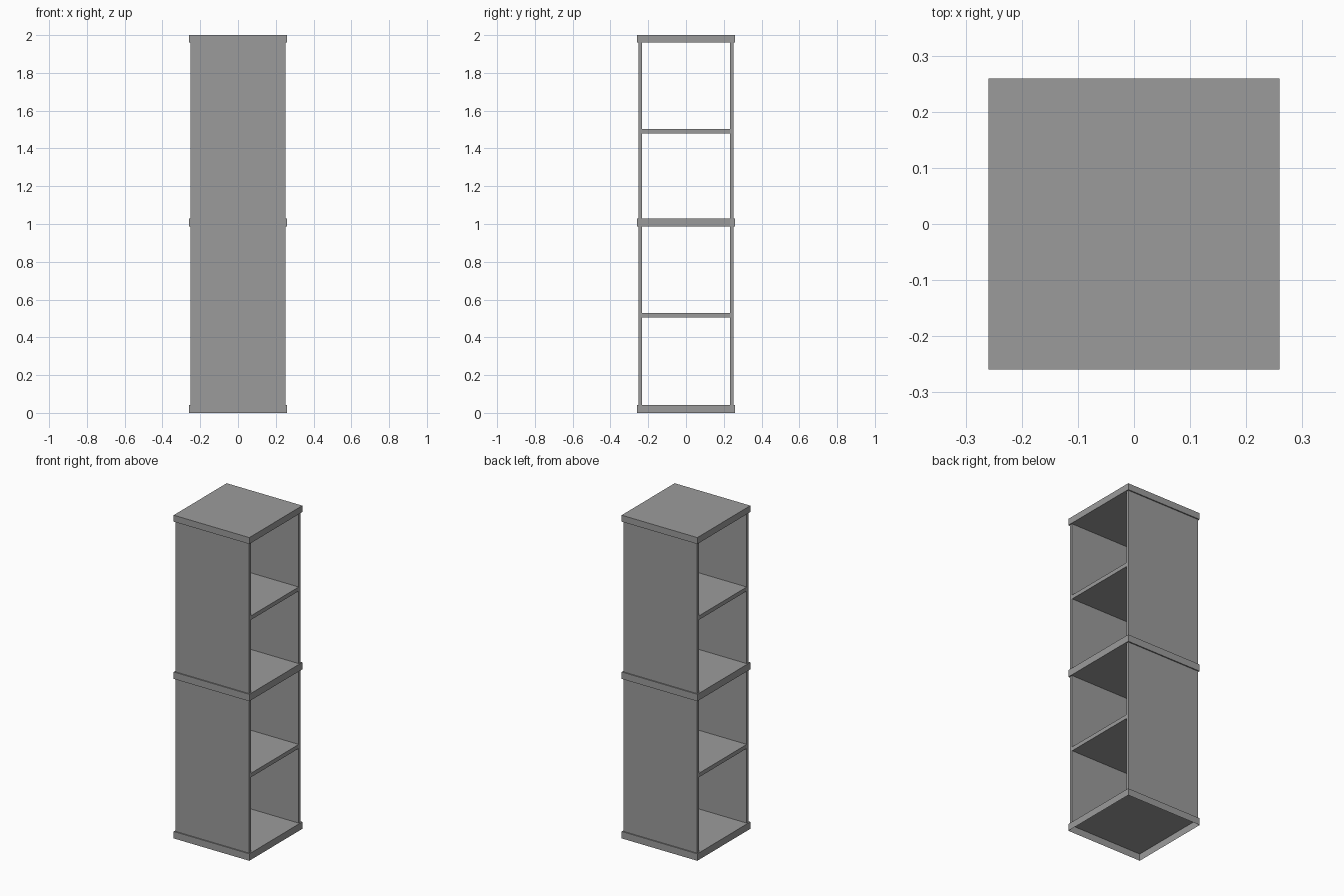
import bpy, bmesh

if "Cube" in bpy.data.objects:
    bpy.data.objects.remove(bpy.data.objects["Cube"])

# single plain grey
grey = bpy.data.materials.new("mid_grey")
grey.diffuse_color = (0.33, 0.33, 0.33, 1)
grey.use_nodes = True
grey.node_tree.nodes["Principled BSDF"].inputs["Base Color"].default_value = grey.diffuse_color


def box(name, x0, x1, y0, y1, z0, z1, open_bottom=False):
    bm = bmesh.new()
    bmesh.ops.create_cube(bm, size=1)
    for v in bm.verts:
        v.co = (x1 if v.co.x > 0 else x0,
                y1 if v.co.y > 0 else y0,
                z1 if v.co.z > 0 else z0)
    bm.normal_update()
    if open_bottom:
        down = [f for f in bm.faces if f.normal.z < -0.5]
        bmesh.ops.delete(bm, geom=down, context='FACES_ONLY')
    mesh = bpy.data.meshes.new(name)
    bm.to_mesh(mesh)
    bm.free()
    mesh.materials.append(grey)
    obj = bpy.data.objects.new(name, mesh)
    bpy.context.collection.objects.link(obj)
    return obj


S = 0.259            # slab half width
P, T = 0.252, 0.018  # panel outer half width, thickness

# thick slabs; the base is hollow underneath
box("base_slab", -S, S, -S, S, 0.0, 0.043, open_bottom=True)
box("middle_slab", -S, S, -S, S, 0.987, 1.03)
box("top_slab", -S, S, -S, S, 1.96, 2.0)

# front and back side panels for both tiers
for tier, z0, z1 in (("lower", 0.043, 0.987), ("upper", 1.03, 1.96)):
    box(tier + "_front_panel", -P, P, -P, -P + T, z0, z1)
    box(tier + "_back_panel", -P, P, P - T, P, z0, z1)

# thin shelf halfway up each tier
for tier, z0, z1 in (("lower", 0.505, 0.53), ("upper", 1.479, 1.504)):
    box(tier + "_shelf", -P, P, -P + T, P - T, z0, z1)
